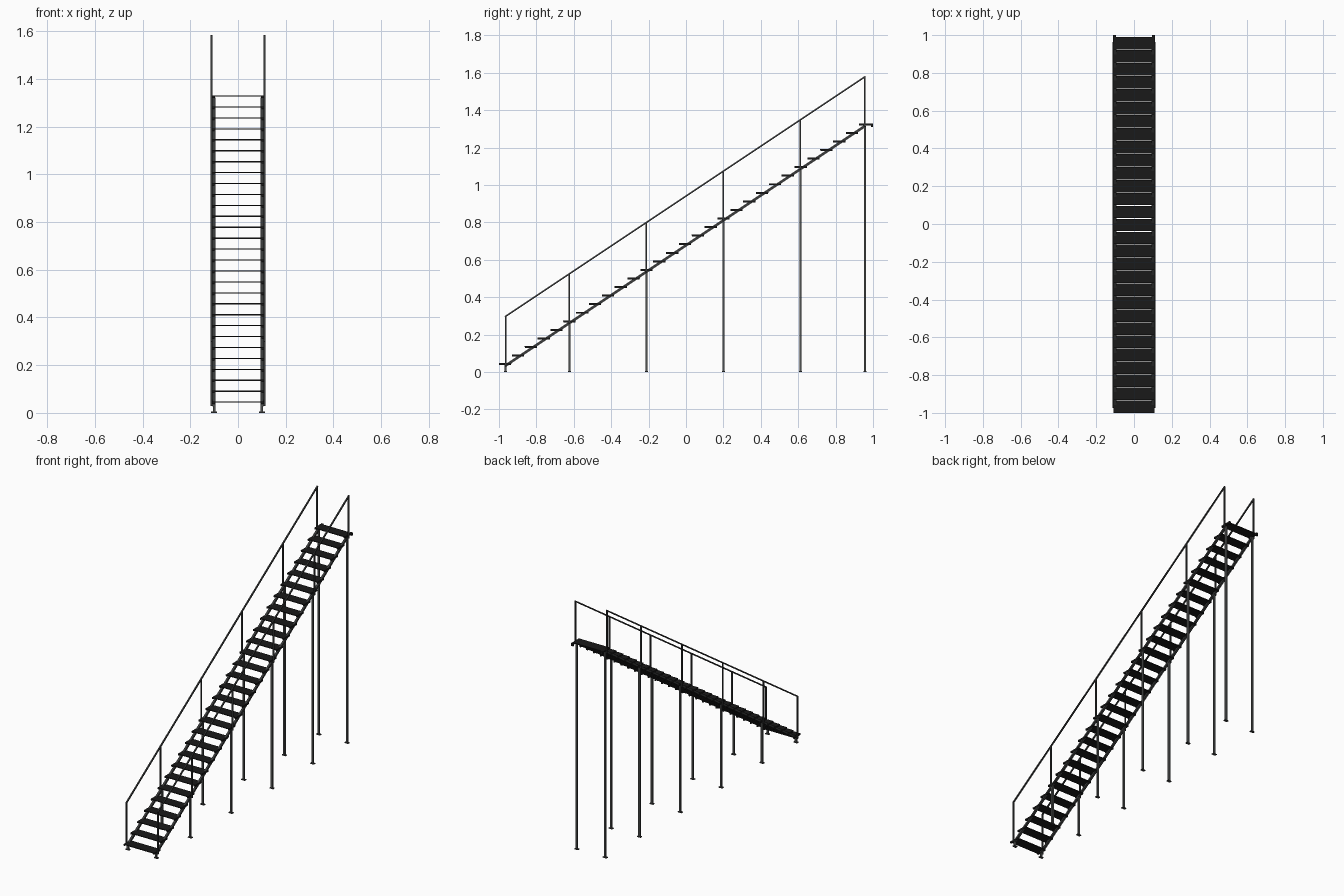
import bpy
import math
from mathutils import Vector

if "Cube" in bpy.data.objects:
    bpy.data.objects.remove(bpy.data.objects["Cube"])


def material(name, rgb):
    m = bpy.data.materials.new(name)
    m.use_nodes = True
    m.diffuse_color = (*rgb, 1)
    m.node_tree.nodes["Principled BSDF"].inputs["Base Color"].default_value = (*rgb, 1)
    return m


TREAD = material("tread black", (0.010, 0.010, 0.010))
RAIL = material("dark grey steel", (0.043, 0.045, 0.045))
LEG = material("mid grey steel", (0.080, 0.084, 0.082))


def box(name, centre, size, mat, tilt=0):
    bpy.ops.mesh.primitive_cube_add(size=1, location=centre, rotation=(tilt, 0, 0))
    ob = bpy.context.object
    ob.name = name
    ob.scale = size
    ob.data.materials.append(mat)
    return ob


def bar(name, a, b, width, mat):
    """Square bar between two points that share the same x."""
    a, b = Vector(a), Vector(b)
    d = b - a
    return box(name, (a + b) / 2, (width, d.length, width), mat, math.atan2(d.z, d.y))


# Flight layout
STEPS = 29
RUN, RISE = 0.0687, 0.0458
Y0, Z0 = -0.967, 0.045
SLOPE = RISE / RUN
Y_END = Y0 + RUN * (STEPS - 1)
TOP = Z0 + RISE * (STEPS - 1)
POSTS = [Y0 + 0.002, -0.623, -0.212, 0.20, 0.611, Y_END]


def flight_z(y):
    return Z0 - 0.012 + (y - Y0) * SLOPE


# Thin treads with a bar under each end
for i in range(STEPS):
    y, z = Y0 + i * RUN, Z0 + i * RISE
    box(f"tread_{i + 1}", (0, y, z), (0.216, 0.0657, 0.005), TREAD)
    for s in (-1, 1):
        box(f"tread_end_bar_{i + 1}", (s * 0.1035, y, z - 0.005), (0.009, 0.065, 0.006), TREAD)

for s, side in ((1, "left"), (-1, "right")):
    # Sloping stringer with a hook at the top
    x, rail_x = s * 0.1, s * 0.111
    bar(f"{side}_stringer", (x, Y0, flight_z(Y0)), (x, Y_END, flight_z(Y_END)), 0.013, RAIL)
    box(f"{side}_hook_arm", (s * 0.103, 0.964, TOP - 0.003), (0.014, 0.072, 0.009), TREAD)
    box(f"{side}_hook_lip", (s * 0.103, 0.995, TOP - 0.009), (0.014, 0.010, 0.015), TREAD)

    # Handrail, its posts, and the legs with foot plates
    bar(f"{side}_handrail", (rail_x, POSTS[0] - 0.003, flight_z(POSTS[0]) + 0.261),
        (rail_x, POSTS[-1] + 0.003, flight_z(POSTS[-1]) + 0.265), 0.008, RAIL)
    for n, y in enumerate(POSTS):
        z = flight_z(y)
        bar(f"{side}_rail_post_{n + 1}", (rail_x, y, z - 0.006), (rail_x, y, z + 0.263), 0.008, RAIL)
        bar(f"{side}_leg_{n + 1}", (x, y, 0), (x, y, z), 0.011, LEG)
        box(f"{side}_foot_{n + 1}", (x, y, 0.0025), (0.026, 0.016, 0.005), RAIL)
